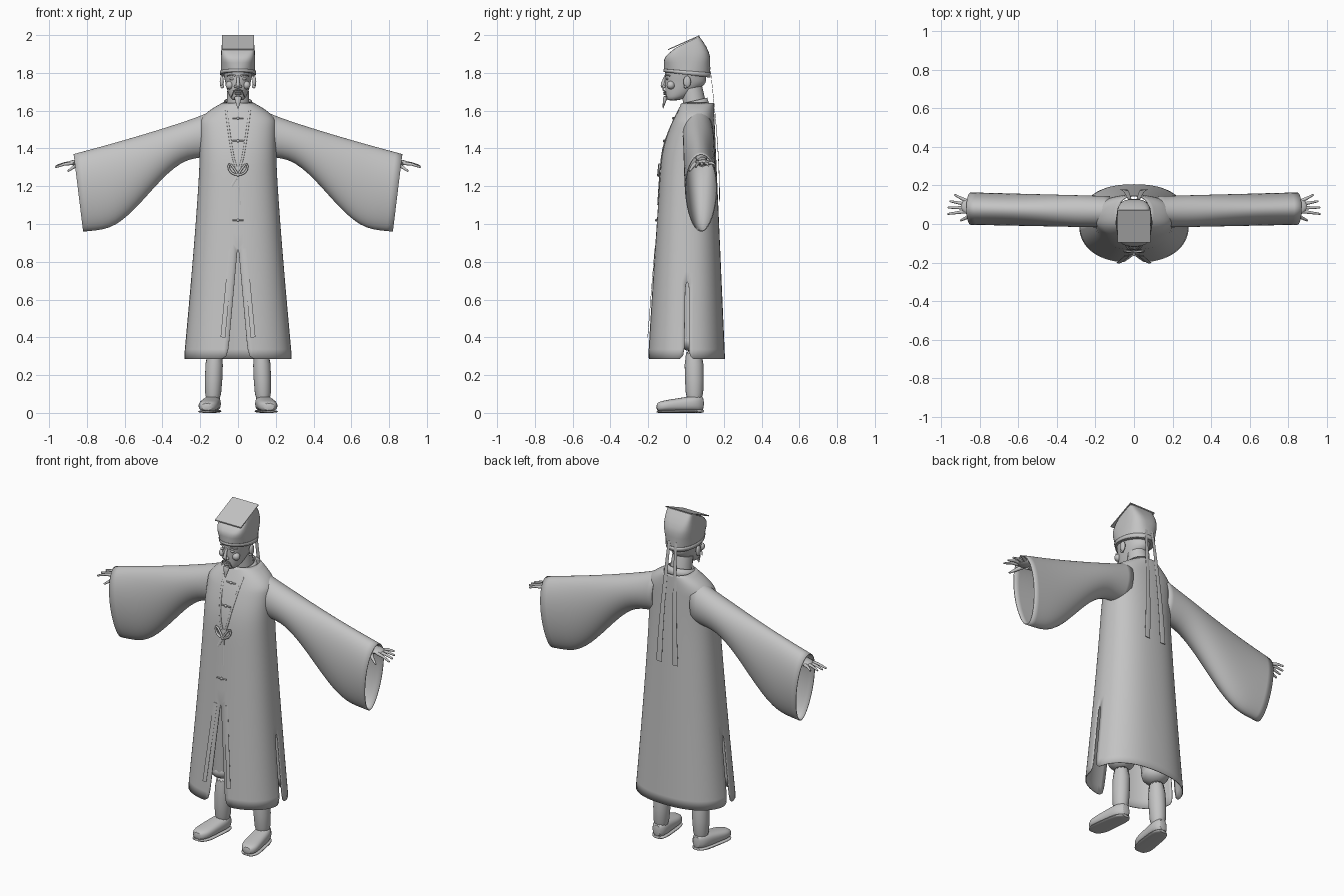
import bpy
import math
from math import sin, cos, pi, sqrt
from mathutils import Vector

cube = bpy.data.objects.get("Cube")
if cube:
    bpy.data.objects.remove(cube)

GREY = (0.55, 0.55, 0.55, 1)
cloth = bpy.data.materials.new("plain grey")
cloth.use_nodes = True
cloth.diffuse_color = GREY
cloth.node_tree.nodes["Principled BSDF"].inputs["Base Color"].default_value = GREY

ACROSS, DEEP, UP = Vector((1, 0, 0)), Vector((0, 1, 0)), Vector((0, 0, 1))


def power(value, exponent):
    return math.copysign(abs(value) ** exponent, value)


def lerp(start, end, t):
    return start + (end - start) * t


def clamp(value):
    return min(1, max(0, value))


def steps(count):
    return [k / (count - 1) for k in range(count)]


def turns(count):
    return [2 * pi * (k + 0.5) / count for k in range(count)]


def loft(name, rings, closed=True, caps=True, skip=None, mirror=False, smooth=0, thick=0, sharp=50):
    """Skin a list of equal rings; skip(row, column) leaves a face out."""
    n = len(rings[0])
    verts = [tuple(v) for ring in rings for v in ring]
    faces = []
    for row in range(len(rings) - 1):
        for col in range(n if closed else n - 1):
            if not (skip and skip(row, col)):
                a, b = row * n + col, row * n + (col + 1) % n
                faces.append((a, b, b + n, a + n))
    if caps and closed:
        faces += [tuple(range(n)), tuple(range(len(verts) - n, len(verts)))]
    mesh = bpy.data.meshes.new(name)
    mesh.from_pydata(verts, [], faces)
    mesh.materials.append(cloth)
    part = bpy.data.objects.new(name, mesh)
    bpy.context.collection.objects.link(part)
    bpy.ops.object.select_all(action='DESELECT')
    part.select_set(True)
    bpy.context.view_layer.objects.active = part
    bpy.ops.object.mode_set(mode='EDIT')
    bpy.ops.mesh.select_all(action='SELECT')
    bpy.ops.mesh.normals_make_consistent(inside=False)
    bpy.ops.object.mode_set(mode='OBJECT')
    bpy.ops.object.shade_smooth_by_angle(angle=math.radians(sharp))
    if mirror:
        part.modifiers.new("Mirror", 'MIRROR')
    if smooth:
        part.modifiers.new("Smooth", 'SUBSURF').levels = smooth
        part.modifiers["Smooth"].render_levels = smooth
    if thick:
        shell = part.modifiers.new("Thickness", 'SOLIDIFY')
        shell.thickness, shell.offset = thick, 0


def oval(width, front, back, z_front, z_back, squareness=1.0):
    """Ring around the vertical axis, tilted from front to back."""
    ring = []
    for a in turns(32):
        c = power(cos(a), squareness)
        ring.append((width * power(sin(a), squareness),
                     lerp(back, front, (1 + c) / 2), lerp(z_back, z_front, (1 + c) / 2)))
    return ring


def tube(name, path, start, end, flat=1.0, ref=ACROSS, **options):
    """Sweep an oval along a path; its radius runs from start to end along ref."""
    points = [Vector(p) for p in path]
    rings = []
    for i, p in enumerate(points):
        ahead = (points[min(i + 1, len(points) - 1)] - points[max(i - 1, 0)]).normalized()
        side = (ref - ahead * ref.dot(ahead)).normalized()
        radius = lerp(start, end, i / (len(points) - 1))
        rings.append([p + radius * (side * cos(a) + ahead.cross(side) * flat * sin(a))
                      for a in turns(12)])
    loft(name, rings, **options)


def ball(name, centre, size, mirror=False):
    rings = []
    for t in steps(9):
        a = lerp(-1.5, 1.5, t)
        rings.append([[c + s * d for c, s, d in
                       zip(centre, size, (cos(a) * cos(b), cos(a) * sin(b), sin(a)))]
                      for b in turns(14)])
    loft(name, rings, mirror=mirror)


# Robe shape as rules of height
HEM, CHEST, SHOULDER, COLLAR = 0.285, 1.35, 1.52, 1.64
BOXY = 0.85


def half_width(z):
    if z > SHOULDER:
        return lerp(0.205, 0.08, ((z - SHOULDER) / (COLLAR - SHOULDER)) ** 2)
    return lerp(0.2, 0.284, clamp((CHEST - z) / (CHEST - HEM)) ** 1.2)


def front(z):
    rise = clamp((z - CHEST) / (COLLAR - CHEST))
    return lerp(-0.2, -0.13, clamp((z - HEM) / (CHEST - HEM))) + 0.11 * rise ** 1.5


def back(z):
    return lerp(0.205, 0.145, (z - HEM) / (COLLAR - HEM))


def on_robe(x, z, lift=0.004):
    """Point just in front of the robe."""
    c = sqrt(1 - (abs(x) / half_width(z)) ** (2 / BOXY)) ** BOXY
    return (x, lerp(back(z), front(z), (1 + c) / 2) - lift, z)


# Robe body, open below the waist and slit at the sides
rows = []
heights = [lerp(HEM, SHOULDER, t) for t in steps(13)]
heights += [lerp(SHOULDER, COLLAR, t) for t in steps(6)[1:]]
for z in heights:
    opening = 0.055 * clamp((0.9 - z) / (0.9 - HEM))
    seam, slit = math.asin((opening / half_width(z)) ** (1 / BOXY)), 0.035
    angles = [lerp(seam, pi / 2 - slit, t) for t in steps(9)]
    angles += [lerp(pi / 2 + slit, pi, t) for t in steps(9)]
    rows.append([(half_width(z) * power(sin(a), BOXY),
                  lerp(back(z), front(z), (1 + power(cos(a), BOXY)) / 2), z) for a in angles])
loft("robe", rows, closed=False, skip=lambda row, col: col == 8 and row < 4,
     mirror=True, smooth=1, thick=0.005)

# Lapels, front ties, buttons and bow
lapel = [on_robe(lerp(0.01, 0.062, t ** 0.7), lerp(1.3, 1.6, t), 0.001) for t in steps(7)]
tube("lapel_edge", lapel, 0.006, 0.006, 0.5, mirror=True)
tie = [on_robe(lerp(0.035, 0.08, t), lerp(0.87, 0.4, t), lerp(0.004, 0.015, t)) for t in steps(5)]
tube("front_tie", tie, 0.013, 0.013, 0.1, mirror=True)
for z in (1.56, 1.44, 1.02):
    ball("knot_button", on_robe(0, z), [0.008] * 3)
    tube("button_loop", [on_robe(x, z) for x in (0, 0.015, 0.03)], 0.004, 0.004, ref=UP, mirror=True)
KNOT = 1.26
loop = [on_robe(0.05 * sin(pi * t), KNOT + 0.045 * sin(pi * t) + 0.02 * sin(2 * pi * t), 0.01)
        for t in steps(9)]
tube("bow_loop", loop, 0.006, 0.006, ref=DEEP, mirror=True)
ball("bow_knot", on_robe(0, KNOT, 0.008), [0.01] * 3)
for x, end in ((-0.035, 1.2), (0.006, 1.1)):
    tube("bow_tail", [on_robe(0, KNOT), on_robe(x, end)], 0.007, 0.007, 0.3)

# Sleeves: hanging rings that drop from the armpit to a wide cuff
rings = []
for u in steps(11):
    drop = clamp((u - 0.15) / 0.7)
    drop = drop * drop * (3 - 2 * drop)
    top = Vector((lerp(0.12, 0.87, u), 0, 1.605 - 0.235 * u ** 0.85))
    low = Vector((lerp(0.13, 0.82, u), 0, 1.36 - 0.34 * drop - 0.06 * u))
    ring = []
    for a in turns(24):
        t = (1 + cos(a)) / 2
        taper = 1 - 0.22 * (1 - t) * u
        ring.append(low.lerp(top, t) + DEEP * (lerp(0.063, 0.08, u) + lerp(0.08, 0.092, u) * taper * sin(a)))
    rings.append(ring)
loft("sleeve", rings, caps=False, mirror=True, smooth=1, thick=0.005)

# Forearms, hands and fanned fingers
tube("forearm", [(0.45, 0.075, 1.41), (0.83, 0.085, 1.328)], 0.042, 0.027, ref=DEEP, mirror=True)
ball("palm", (0.85, 0.092, 1.325), (0.05, 0.043, 0.016), True)
for t in steps(4):
    knuckle = Vector((0.875, lerp(0.065, 0.122, t), 1.322))
    tip = Vector((0.967 - 0.035 * t ** 3, lerp(0.052, 0.152, t), lerp(1.3, 1.315, t)))
    tube("finger", [knuckle, knuckle.lerp(tip, 0.5) + UP * 0.005, tip], 0.01, 0.005, ref=DEEP, mirror=True)
tube("thumb", [(0.835, 0.06, 1.325), (0.865, 0.035, 1.305), (0.9, 0.018, 1.28)],
     0.014, 0.005, ref=DEEP, mirror=True)

# Head, neck and inner collar
head = []
for t in steps(9):
    z = lerp(1.652, 1.84, t)
    head.append(oval(0.084 * lerp(0.05, 1, t) ** 0.35, -0.112 + 0.01 * (1 - t) ** 4,
                     lerp(-0.04, 0.107, clamp(2 * t) ** 0.7), z, z))
loft("head", head, smooth=1)
tube("neck", [(0, 0.052, 1.56), (0, 0.045, 1.64), (0, 0.03, 1.72)], 0.066, 0.058)
loft("inner_collar", [oval(0.085, -0.035, 0.125, 1.59, 1.62), oval(0.07, -0.026, 0.11, 1.635, 1.668)],
     caps=False, thick=0.006)

# Face
tube("nose", [(0, -0.106, 1.79), (0, -0.117, 1.76), (0, -0.13, 1.73), (0, -0.11, 1.72)],
     0.006, 0.014, smooth=1)
ball("nostril", (0.012, -0.117, 1.728), [0.009] * 3, True)
ball("eye", (0.032, -0.1, 1.768), (0.015, 0.006, 0.006), True)
tube("brow", [(0.012, -0.11, 1.784), (0.034, -0.104, 1.79), (0.058, -0.085, 1.784)],
     0.005, 0.003, ref=UP, mirror=True)
ball("cheek", (0.044, -0.08, 1.735), [0.022] * 3, True)
for z in (1.698, 1.688):
    ball("lip", (0, -0.112, z), (0.02, 0.009, 0.005))
tube("moustache", [(0.003, -0.12, 1.71), (0.022, -0.114, 1.705), (0.036, -0.102, 1.67)],
     0.005, 0.002, ref=UP, mirror=True)
tube("goatee", [(0, -0.106, 1.68), (0, -0.115, 1.65), (0, -0.122, 1.608)], 0.026, 0.003, 0.6, smooth=1)
ball("ear", (0.086, 0.006, 1.753), (0.011, 0.02, 0.032), True)
ball("ear_lobe", (0.084, -0.002, 1.728), [0.01] * 3, True)


# Tall hat that leans in to a ridge at the back, with a flat sloping board
def hat_ring(t, grow=0):
    lean = clamp(2 * t - 1) ** 1.5
    return oval(lerp(0.091, 0.083, lean) + grow, lerp(-0.116, -0.05, lean) - grow,
                lerp(0.128, 0.07, lean) + grow, lerp(1.805, 1.935, t), lerp(1.775, 1.993, t),
                1 - 0.75 * t)


loft("hat", [hat_ring(t) for t in steps(9)])
loft("hat_band", [hat_ring(0, 0.002), hat_ring(0.12, 0.002)], caps=False, thick=0.003)
rim, ridge, edge = Vector((0, -0.095, 1.92)), Vector((0, 0.072, 1.994)), UP * 0.006
loft("hat_board", [[p + ACROSS * x for p in (rim, ridge, ridge + edge, rim + edge)]
                   for x in (-0.086, 0.086)], sharp=20)

# Streamers hanging from the back of the hat
tube("hat_streamer", [(lerp(0.022, 0.054, t), 0.128 + 0.05 * sin(t * pi / 2), lerp(1.83, 1.12, t))
                      for t in steps(7)], 0.009, 0.019, 0.1, mirror=True)

# Trousers gathered at the knee, boots and shoes
tube("trouser_leg", [(0.1, 0.02, 0.95), (0.12, 0.035, 0.38)], 0.095, 0.074, mirror=True)
ball("trouser_gather", (0.12, 0.036, 0.38), (0.076, 0.078, 0.055), True)
tube("boot_shaft", [(0.122, 0.04, 0.36), (0.13, 0.045, 0.16), (0.134, 0.045, 0.04)],
     0.052, 0.044, 1.08, mirror=True, smooth=1)


def shoe(name, base, height, grow):
    rings = []
    for t in steps(9):
        bulge = sqrt(1 - abs(1.9 * t - 0.95) ** 5)
        width = (lerp(0.048, 0.056, t) + grow) * bulge
        top = height * lerp(1, 0.6, t) * lerp(0.8, 1, bulge)
        rings.append([(lerp(0.13, 0.165, t) + width * power(cos(a), 0.7),
                       lerp(0.097, -0.159, t),
                       lerp(base, top, (1 + power(sin(a), 0.8)) / 2)) for a in turns(16)])
    loft(name, rings, mirror=True, smooth=1)


shoe("shoe", 0.008, 0.1, 0)
shoe("shoe_sole", 0, 0.02, 0.003)
